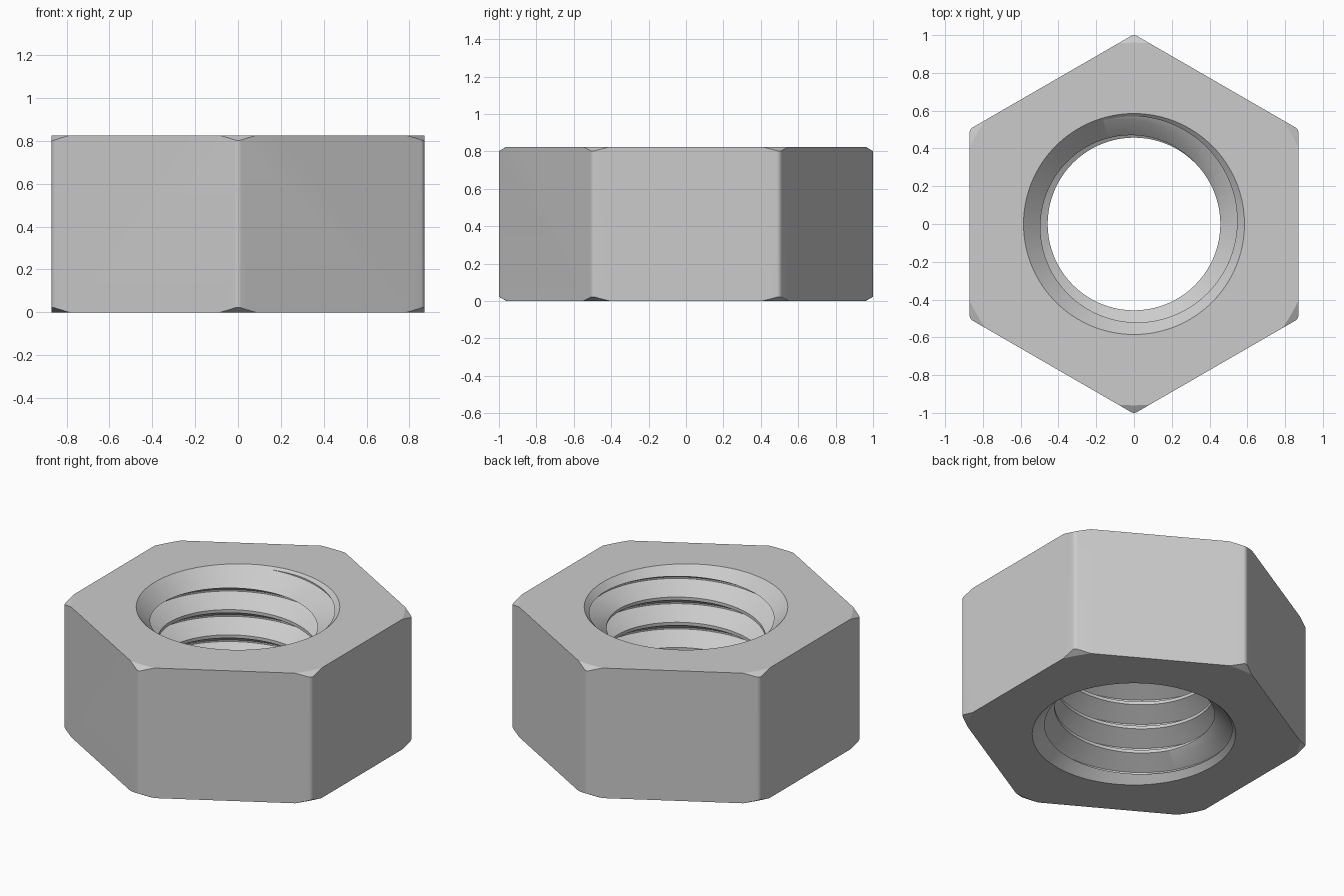
import bpy, bmesh, math

HEIGHT = 0.825
APOTHEM = 0.87           # half the distance across the flats
BORE, ROOT = 0.457, 0.57  # thread crest and root radii
MOUTH = 0.585            # countersink radius at the faces
PITCH = 0.16
SEGS = 128

cube = bpy.data.objects.get("Cube")
if cube:
    bpy.data.objects.remove(cube, do_unlink=True)


def make_object(name, bm):
    bmesh.ops.recalc_face_normals(bm, faces=bm.faces)
    mesh = bpy.data.meshes.new(name)
    bm.to_mesh(mesh)
    bm.free()
    obj = bpy.data.objects.new(name, mesh)
    bpy.context.collection.objects.link(obj)
    return obj


def lathe(name, profile):
    """Spin an (r, z) profile that starts and ends on the axis."""
    bm = bmesh.new()
    verts = [bm.verts.new((r, 0, z)) for r, z in profile]
    edges = [bm.edges.new(pair) for pair in zip(verts, verts[1:])]
    bmesh.ops.spin(bm, geom=verts + edges, axis=(0, 0, 1), cent=(0, 0, 0),
                   angle=math.tau, steps=SEGS)
    bmesh.ops.remove_doubles(bm, verts=bm.verts, dist=1e-5)
    return make_object(name, bm)


def hex_prism(name):
    """Hexagonal prism with slightly rounded upright edges."""
    bm = bmesh.new()
    radius = APOTHEM / math.cos(math.pi / 6)
    ring = [bm.verts.new((radius * math.sin(k * math.pi / 3),
                          radius * math.cos(k * math.pi / 3), 0)) for k in range(6)]
    base = bm.faces.new(ring)
    top = bmesh.ops.extrude_face_region(bm, geom=[base])["geom"]
    for v in top:
        if isinstance(v, bmesh.types.BMVert):
            v.co.z = HEIGHT
    upright = [e for e in bm.edges if abs(e.verts[0].co.z - e.verts[1].co.z) > 0.1]
    bmesh.ops.bevel(bm, geom=upright, offset=0.017, segments=5, profile=0.5,
                    affect='EDGES')
    return make_object(name, bm)


def threaded_rod(name, start, turns):
    """Right-handed screw, longer than the nut, closed by a fan at each end."""
    bm = bmesh.new()
    crest = PITCH / 8
    flank = (ROOT - BORE) * math.tan(math.pi / 6)
    profile = [(BORE, 0), (BORE, crest), (ROOT, crest + flank), (ROOT, PITCH - flank)]
    count = 4 * turns
    columns = []
    for i in range(SEGS):
        angle = math.pi / 2 + math.tau * i / SEGS
        column = []
        for j in range(count + (5 if i == 0 else 1)):
            r, z = profile[j % 4]
            z += start + PITCH * (j // 4 + i / SEGS)
            column.append(bm.verts.new((r * math.cos(angle), r * math.sin(angle), z)))
        columns.append(column)
    # The last column meets the first one a whole pitch higher
    columns.append(columns[0][4:])
    for a, b in zip(columns, columns[1:]):
        for j in range(count):
            bm.faces.new((a[j], b[j], b[j + 1], a[j + 1]))
    ends = [bm.verts.new((0, 0, columns[0][j].co.z)) for j in (2, count + 2)]
    for e in [e for e in bm.edges if e.is_boundary]:
        bm.faces.new((*e.verts, ends[e.verts[0].co.z > HEIGHT / 2]))
    return make_object(name, bm)


def combine(target, cutter, operation):
    mod = target.modifiers.new("cut", 'BOOLEAN')
    mod.object, mod.operation, mod.solver = cutter, operation, 'EXACT'
    cutter.hide_render = True
    graph = bpy.context.evaluated_depsgraph_get()
    mesh = bpy.data.meshes.new_from_object(target.evaluated_get(graph))
    target.modifiers.clear()
    target.data = mesh
    bpy.data.objects.remove(cutter, do_unlink=True)


# Hexagonal body, with a shallow cone trimming the corners at both faces
nut = hex_prism("hex_nut")
slope = math.tan(math.pi / 6)
flat, wide = 0.96, 1.1
drop = (wide - flat) * slope
combine(nut, lathe("corner_trim", [(0, 0), (flat, 0), (wide, drop),
                                   (wide, HEIGHT - drop), (flat, HEIGHT), (0, HEIGHT)]),
        'INTERSECT')

# Threaded hole
combine(nut, threaded_rod("thread_cutter", 0.7175 - 6 * PITCH, 8), 'DIFFERENCE')

# Countersinks at both mouths, as one hourglass
over = 0.1
waist = MOUTH - HEIGHT / 2
combine(nut, lathe("countersink", [(0, -over), (MOUTH + over, -over), (waist, HEIGHT / 2),
                                   (MOUTH + over, HEIGHT + over), (0, HEIGHT + over)]),
        'DIFFERENCE')

# Plain grey metal
steel = bpy.data.materials.new("grey_steel")
steel.use_nodes = True
color = (0.6, 0.6, 0.6, 1)
steel.diffuse_color = color
steel.node_tree.nodes["Principled BSDF"].inputs["Base Color"].default_value = color
nut.data.materials.clear()
nut.data.materials.append(steel)

bpy.ops.object.select_all(action='DESELECT')
nut.select_set(True)
bpy.context.view_layer.objects.active = nut
bpy.ops.object.shade_smooth_by_angle(angle=math.radians(25))
